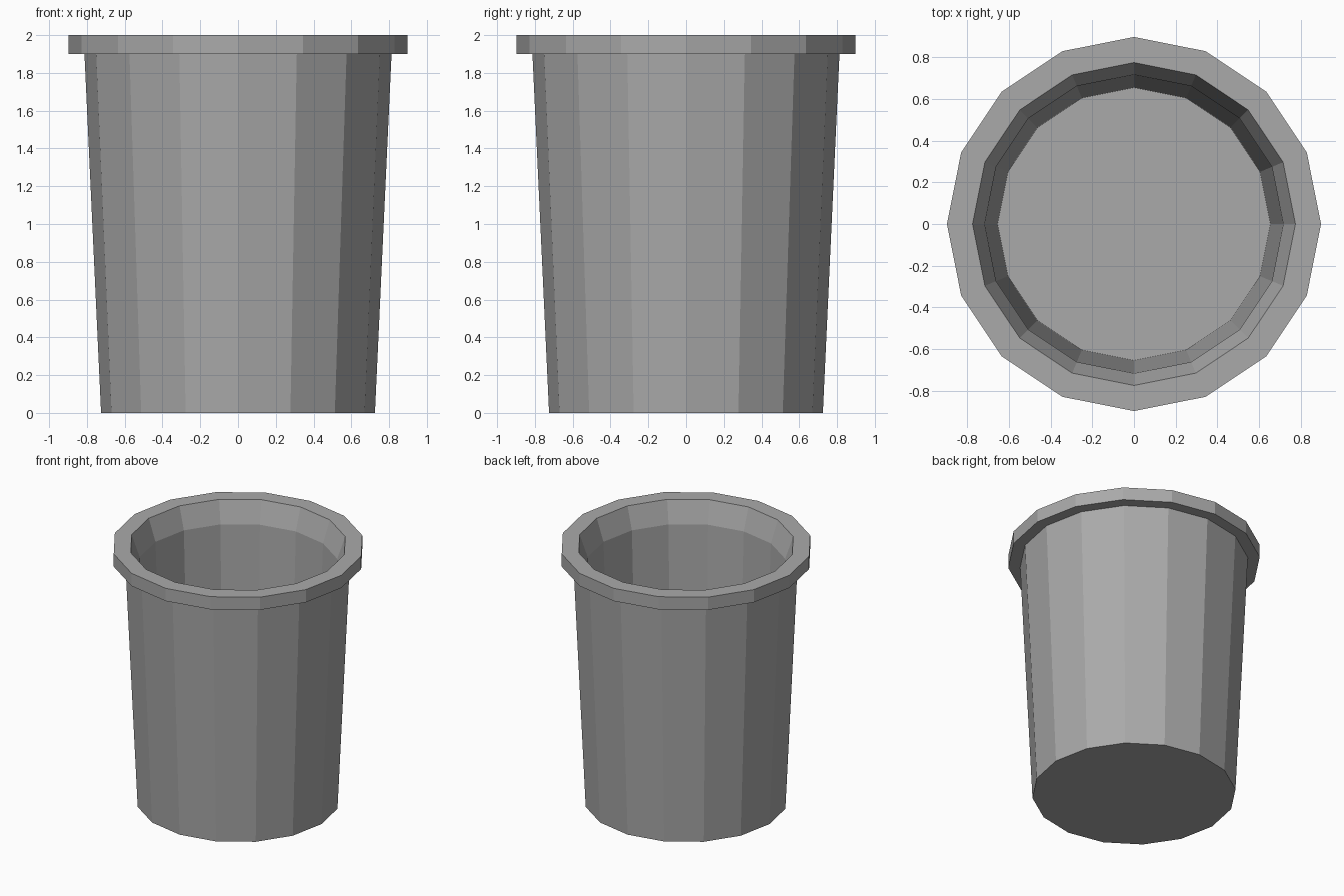
import bpy, bmesh
from math import cos, sin, pi

if "Cube" in bpy.data.objects:
    bpy.data.objects.remove(bpy.data.objects["Cube"])

SIDES = 16

# Closed wall profile (radius, height): from underside, up outside, over the rim, down inside
profile = [
    (0.725, 0.0),    # base edge
    (0.813, 1.90),   # top of tapered wall
    (0.898, 1.90),   # rim underside
    (0.898, 2.0),    # rim top, outer
    (0.775, 2.0),    # rim top, inner
    (0.717, 1.83),   # inner crease
    (0.655, 0.10),   # inside floor edge
]

bm = bmesh.new()
rings = [[bm.verts.new((r * cos(2 * pi * i / SIDES), r * sin(2 * pi * i / SIDES), z))
          for i in range(SIDES)] for r, z in profile]

# Walls between neighbouring rings
for a, b in zip(rings, rings[1:]):
    for i in range(SIDES):
        j = (i + 1) % SIDES
        bm.faces.new((a[i], a[j], b[j], b[i]))

# Underside and inside floor
bm.faces.new(rings[0][::-1])
bm.faces.new(rings[-1])
bmesh.ops.recalc_face_normals(bm, faces=bm.faces)

mesh = bpy.data.meshes.new("bin")
bm.to_mesh(mesh)
bm.free()

# Dark grey finish
grey = bpy.data.materials.new("dark_grey")
grey.diffuse_color = (0.4, 0.4, 0.4, 1)
grey.use_nodes = True
grey.node_tree.nodes["Principled BSDF"].inputs["Base Color"].default_value = grey.diffuse_color
mesh.materials.append(grey)
bpy.context.collection.objects.link(bpy.data.objects.new("bin", mesh))
